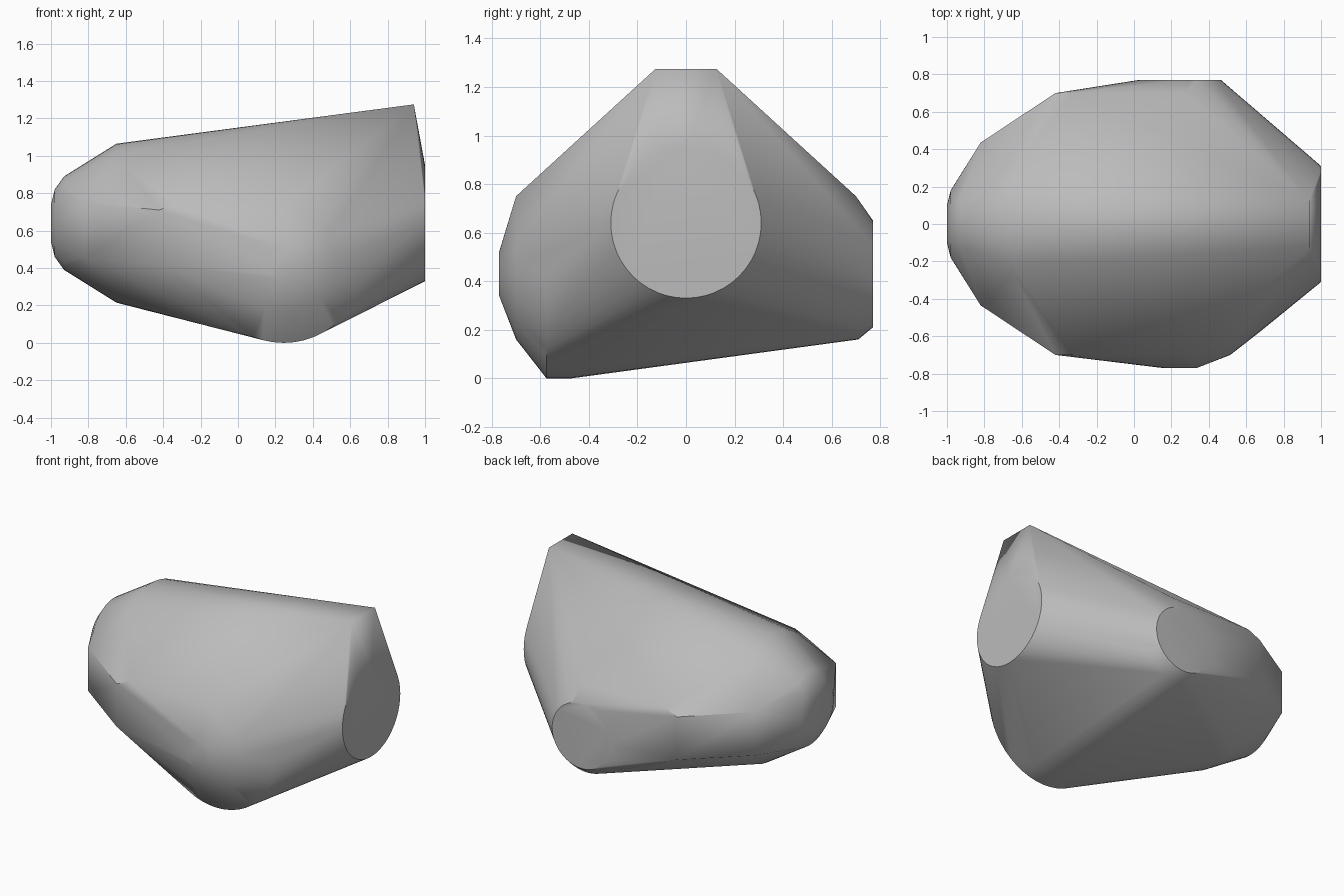
import bpy, bmesh, math
from mathutils import Vector

cube = bpy.data.objects.get("Cube")
if cube:
    bpy.data.objects.remove(cube, do_unlink=True)

grey = bpy.data.materials.new("plain_grey")
grey.use_nodes = True
colour = (0.5, 0.5, 0.5, 1)
grey.diffuse_color = colour
grey.node_tree.nodes["Principled BSDF"].inputs["Base Color"].default_value = colour

bm = bmesh.new()


def ring(axis, centre, radius, sides=48):
    """Add a circle of points around the x or y axis."""
    for i in range(sides):
        a = 2 * math.pi * i / sides
        u, v = radius * math.cos(a), radius * math.sin(a)
        offset = Vector((0, u, v)) if axis == "x" else Vector((u, 0, v))
        bm.verts.new(Vector(centre) + offset)


# Rounded nose and flat round end along the x axis
for x, r in ((-1, 0.10), (-0.98, 0.18), (-0.93, 0.25), (-0.65, 0.425), (1, 0.31)):
    ring("x", (x, 0, 0.64), r)

# Rounded front bulge and flat round back along the y axis
for y, r in ((-0.77, 0.09), (-0.70, 0.27), (-0.575, 0.43), (-0.47, 0.43),
             (0.71, 0.27), (0.77, 0.22)):
    ring("y", (0.245, y, 0.43), r)

# Top ridge and side corners, mirrored front to back
corners = ((0.94, 0.125, 1.275), (0.28, 0.70, 0.75), (-0.33, 0.70, 0.75),
           (-0.42, 0.70, 0.71), (-0.42, 0.70, 0.42),
           (-0.82, 0.435, 0.75), (-0.82, 0.435, 0.455))
for x, y, z in corners:
    for side in (-1, 1):
        bm.verts.new((x, side * y, z))

# Wrap everything in one tight skin
hull = bmesh.ops.convex_hull(bm, input=bm.verts[:])
inside = {g for g in hull["geom_interior"] + hull["geom_unused"]
          if isinstance(g, bmesh.types.BMVert)}
bmesh.ops.delete(bm, geom=list(inside), context="VERTS")
bmesh.ops.dissolve_limit(bm, angle_limit=math.radians(0.5),
                         verts=bm.verts[:], edges=bm.edges[:])
bmesh.ops.recalc_face_normals(bm, faces=bm.faces[:])

mesh = bpy.data.meshes.new("faceted_shell")
bm.to_mesh(mesh)
bm.free()
mesh.materials.append(grey)
shell = bpy.data.objects.new("faceted_shell", mesh)
bpy.context.collection.objects.link(shell)

bpy.context.view_layer.objects.active = shell
shell.select_set(True)
bpy.ops.object.shade_smooth_by_angle(angle=math.radians(35))
